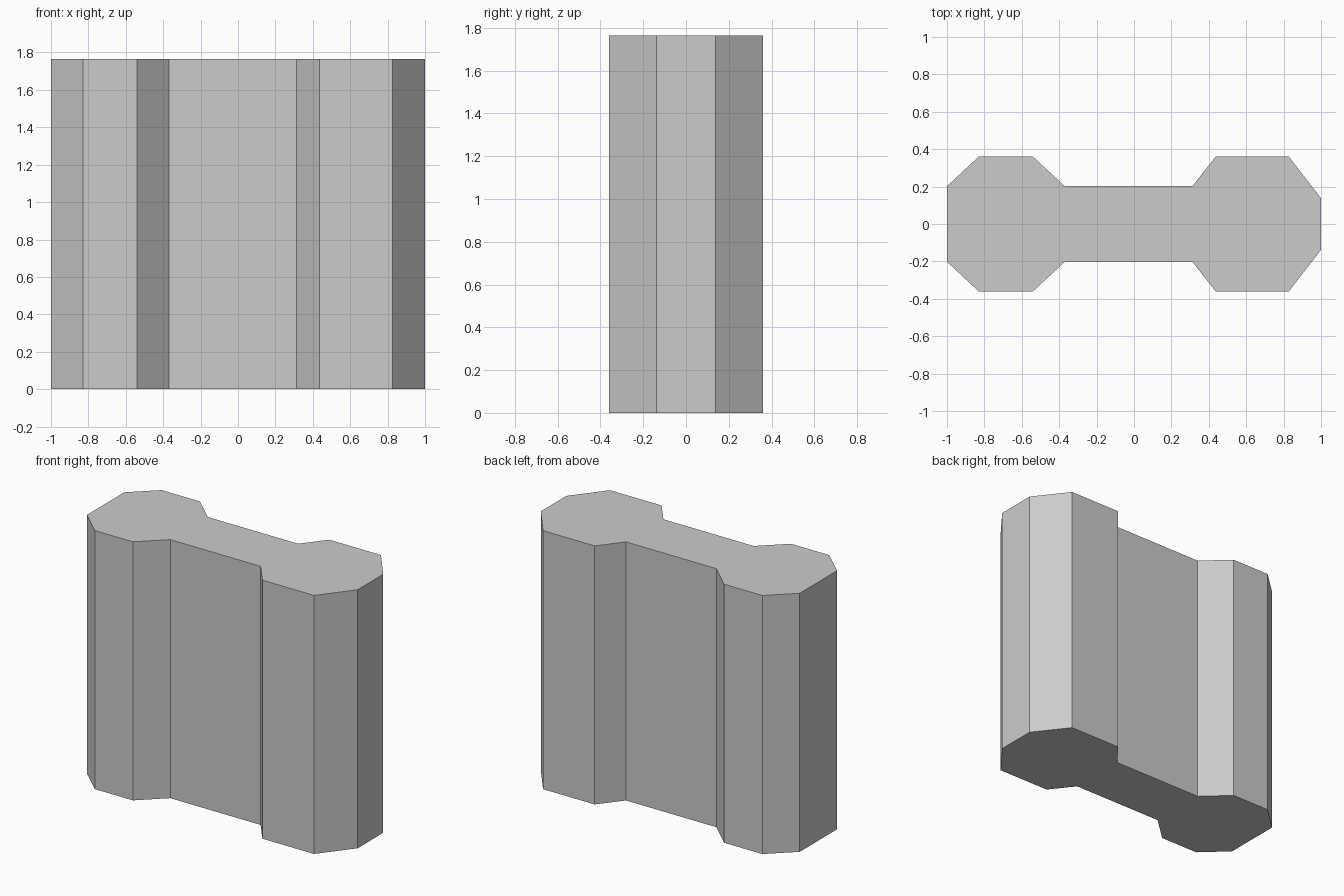
import bpy, bmesh

if "Cube" in bpy.data.objects:
    bpy.data.objects.remove(bpy.data.objects["Cube"])

HEIGHT = 1.765

# Upper half of the dumbbell-shaped plan, left to right
half = [(-1.0, 0.202), (-0.829, 0.361), (-0.541, 0.361), (-0.37, 0.202),
        (0.312, 0.202), (0.437, 0.361), (0.827, 0.361), (1.0, 0.138)]
# Mirror across the x axis to close the outline
outline = half + [(x, -y) for x, y in reversed(half)]

# Extrude the plan into a solid column
bm = bmesh.new()
base = bm.faces.new([bm.verts.new((x, y, 0)) for x, y in outline])
top = bmesh.ops.extrude_face_region(bm, geom=[base], use_keep_orig=True)
bmesh.ops.translate(bm, vec=(0, 0, HEIGHT),
                    verts=[v for v in top["geom"] if isinstance(v, bmesh.types.BMVert)])
bmesh.ops.recalc_face_normals(bm, faces=bm.faces)

mesh = bpy.data.meshes.new("double_ended_column")
bm.to_mesh(mesh)
bm.free()
bpy.context.collection.objects.link(bpy.data.objects.new("double_ended_column", mesh))
